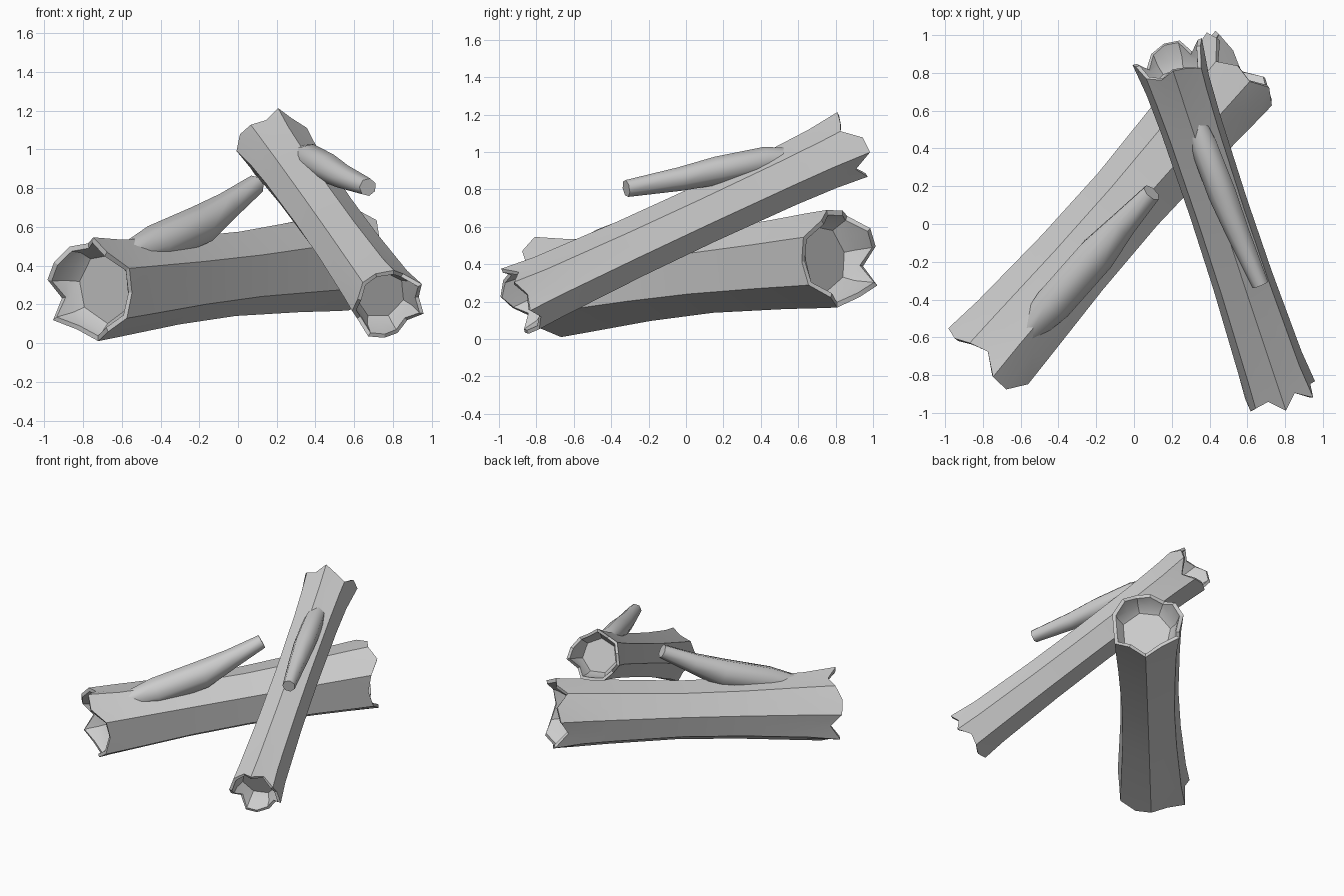
import bpy, bmesh, math
from mathutils import Vector

if "Cube" in bpy.data.objects:
    bpy.data.objects.remove(bpy.data.objects["Cube"])


def make_object(name, bm, angle):
    bmesh.ops.recalc_face_normals(bm, faces=bm.faces)
    me = bpy.data.meshes.new(name)
    bm.to_mesh(me)
    bm.free()
    ob = bpy.data.objects.new(name, me)
    bpy.context.collection.objects.link(ob)
    bpy.ops.object.select_all(action='DESELECT')
    ob.select_set(True)
    bpy.context.view_layer.objects.active = ob
    bpy.ops.object.shade_smooth_by_angle(angle=math.radians(angle))
    return ob


def skin(bm, rings):
    # bridge consecutive vertex rings and cap both ends
    vs = [[bm.verts.new(p) for p in r] for r in rings]
    n = len(vs[0])
    for a, b in zip(vs, vs[1:]):
        for i in range(n):
            j = (i + 1) % n
            bm.faces.new((a[i], a[j], b[j], b[i]))
    bm.faces.new(vs[0])
    bm.faces.new(vs[-1])


def frame(d):
    side = d.cross(Vector((0, 0, 1))).normalized()
    return side, side.cross(d).normalized()


def section(angles):
    # unit polygon with a midpoint on every side, so ends can splinter
    c = [Vector((math.cos(math.radians(a)), math.sin(math.radians(a)))) for a in angles]
    out = []
    for a, b in zip(c, c[1:] + c[:1]):
        out += [a, (a + b) / 2]
    return out


def log(name, p0, p1, angles, profile, jag0, jag1, wall):
    p0, p1 = Vector(p0), Vector(p1)
    axis = p1 - p0
    length = axis.length
    d = axis / length
    side, up = frame(d)
    sec = section(angles)

    def ring(t, r, jag=None, out=1):
        pts = []
        for i, c in enumerate(sec):
            off = jag[i] if jag else 0
            k = r * (1 + 1.8 * max(0, off))            # splinters flare outward
            pts.append(p0 + d * (t * length + out * off) + (side * c.x + up * c.y) * k)
        return pts

    ra, rb = profile[0][1], profile[-1][1]
    depth = .11 / length
    rings = [ring(depth, ra * .68),                    # recessed cut face
             ring(depth * .55, ra * .84),
             ring(0, ra - wall, jag0, -1),             # broken bark rim
             ring(0, ra, jag0, -1)]
    rings += [ring(t, r) for t, r in profile[1:-1]]
    rings += [ring(1, rb, jag1), ring(1, rb - wall, jag1),
              ring(1 - depth * .55, rb * .84), ring(1 - depth, rb * .68)]
    bm = bmesh.new()
    skin(bm, rings)
    return make_object(name, bm, 25)


def branch(name, pts, sides=7):
    # pts: (x, y, z, radius) along the stub
    cs = [Vector(p[:3]) for p in pts]
    rings = []
    for i, p in enumerate(pts):
        d = (cs[min(i + 1, len(cs) - 1)] - cs[max(i - 1, 0)]).normalized()
        side, up = frame(d)
        rings.append([cs[i] + (side * math.cos(a) + up * math.sin(a)) * p[3]
                      for a in (k * 2 * math.pi / sides for k in range(sides))])
    bm = bmesh.new()
    skin(bm, rings)
    return make_object(name, bm, 60)


# thick log lying on the ground
log("lower_log", (-.755, -.706, .272), (.575, .815, .435),
    [-90, -33, 25, 75, 121, 168, 212],
    [(0, .265), (.09, .257), (.33, .23), (.55, .222), (.8, .243), (.92, .258), (1, .265)],
    [-.03, .02, -.01, -.05, -.03, .06, .05, -.03, .0, .04, .03, -.04, .04, .0],
    [-.03, .03, -.03, -.06, -.03, .04, .0, .02, -.04, .05, .03, -.04, .05, .03], .028)

# thinner log leaning across it
log("leaning_log", (.77, -.885, .205), (.19, .86, 1.02),
    [90 + k * 360 / 7 for k in range(7)],
    [(0, .19), (.08, .182), (.33, .166), (.55, .162), (.8, .168), (.92, .178), (1, .188)],
    [.03, -.03, .0, .04, .0, -.05, .02, .03, -.01, -.03, .03, .0, .04, -.03],
    [.03, -.02, .0, .05, .03, -.05, .0, .03, .02, -.04, .05, .05, -.04, .0], .022)

# broken branch stubs
branch("lower_branch", [(-.60, -.61, .44, .06), (-.43, -.42, .505, .105),
                        (-.20, -.16, .605, .105), (-.06, 0, .705, .075),
                        (.093, .166, .82, .052)])
branch("leaning_branch", [(.29, .62, .97, .05), (.37, .42, .955, .075),
                          (.47, .16, .90, .078), (.55, -.04, .855, .065),
                          (.67, -.32, .805, .047)])
